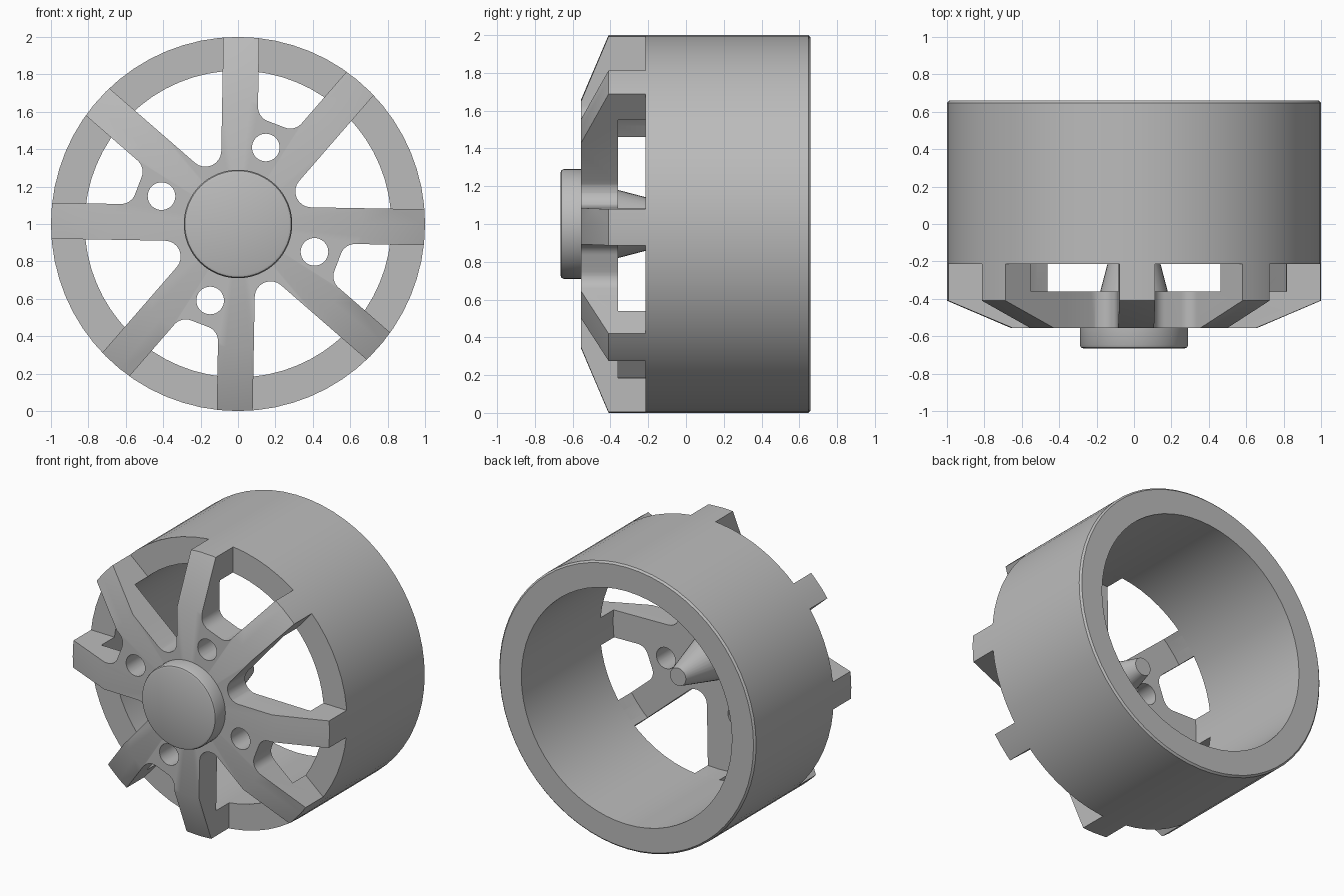
import bpy, bmesh
from math import sin, cos, tan, radians, pi
from mathutils import Vector

cube = bpy.data.objects.get("Cube")
if cube:
    bpy.data.objects.remove(cube)

SEGMENTS = 64
HUB = Vector((0, 0, 1))           # wheel axle runs along y through here
FRONT, PLATE_BACK, RIM_FRONT, RIM_BACK = -0.555, -0.36, -0.215, 0.66
OUTER, INNER = 1.0, 0.82
HALF_WIDTH, SPREAD, PAIR_ANGLE = 0.096, radians(20), radians(69)

grey = bpy.data.materials.new("wheel grey")
grey.use_nodes = True
colour = (0.5, 0.5, 0.5, 1)
grey.diffuse_color = colour
grey.node_tree.nodes["Principled BSDF"].inputs["Base Color"].default_value = colour


def make_object(name, bm):
    bmesh.ops.remove_doubles(bm, verts=bm.verts, dist=1e-5)
    bmesh.ops.recalc_face_normals(bm, faces=bm.faces)
    mesh = bpy.data.meshes.new(name)
    bm.to_mesh(mesh)
    bm.free()
    mesh.materials.append(grey)
    obj = bpy.data.objects.new(name, mesh)
    bpy.context.collection.objects.link(obj)
    return obj


def lathe(name, profile, centre=HUB, steps=SEGMENTS):
    """Spin a closed (radius, y) profile about an axis along y."""
    bm = bmesh.new()
    verts = [bm.verts.new(centre + Vector((r, y, 0))) for r, y in profile]
    edges = [bm.edges.new((verts[i - 1], verts[i])) for i in range(len(verts))
             if profile[i - 1][0] + profile[i][0] > 0]
    bmesh.ops.spin(bm, geom=verts + edges, cent=centre, axis=(0, 1, 0),
                   angle=2 * pi, steps=steps, use_duplicate=False)
    return make_object(name, bm)


def cylinder(name, radius, y0, y1, centre=HUB, steps=SEGMENTS):
    return lathe(name, [(0, y0), (radius, y0), (radius, y1), (0, y1)], centre, steps)


def apply_booleans(obj, cuts):
    for cutter, operation in cuts:
        mod = obj.modifiers.new(cutter.name, 'BOOLEAN')
        mod.object, mod.operation, mod.solver = cutter, operation, 'EXACT'
        cutter.hide_render = True
    graph = bpy.context.evaluated_depsgraph_get()
    mesh = bpy.data.meshes.new_from_object(obj.evaluated_get(graph))
    obj.modifiers.clear()
    obj.data = mesh
    for cutter, operation in cuts:
        bpy.data.objects.remove(cutter)


def rounded(corners, steps=8):
    """Replace each (point, radius) corner by an arc where radius > 0."""
    out = []
    for i, (p, r) in enumerate(corners):
        if not r:
            out.append(p)
            continue
        a = (corners[i - 1][0] - p).normalized()
        b = (corners[(i + 1) % len(corners)][0] - p).normalized()
        half = a.angle(b) / 2
        c = p + (a + b).normalized() * (r / sin(half))
        start = (p + a * (r / tan(half)) - c).normalized()
        end = (p + b * (r / tan(half)) - c).normalized()
        out += [c + start.slerp(end, s / steps).normalized() * r for s in range(steps + 1)]
    return out


def spoke_point(angle, along, side):
    return Vector((along * cos(angle) - side * sin(angle), 0,
                   along * sin(angle) + side * cos(angle)))


# Spoke outline: four forked pairs, rounded where the spokes meet
notch_along = (0.571 - HALF_WIDTH * sin(SPREAD)) / cos(SPREAD)
valley = HALF_WIDTH / sin(pi / 4 - SPREAD)
corners = []
for k in range(4):
    mid = PAIR_ANGLE + k * pi / 2
    for sign in (-1, 1):
        ang = mid + sign * SPREAD
        tips = [(spoke_point(ang, 1.1, s * HALF_WIDTH), 0) for s in (-1, 1)]
        inner = [(spoke_point(ang, notch_along, -sign * HALF_WIDTH), 0.08)]
        corners += tips + inner if sign < 0 else inner + tips
    corners.append((spoke_point(mid + pi / 4, valley, 0), 0.085))

# Solid spoke plate, front and back faces joined by side walls
bm = bmesh.new()
outline = [p + HUB for p in rounded(corners)]
front = [bm.verts.new(p + Vector((0, -0.7, 0))) for p in outline]
back = [bm.verts.new(p + Vector((0, -0.1, 0))) for p in outline]
bm.faces.new(front)
bm.faces.new(back[::-1])
for i in range(len(outline)):
    bm.faces.new((front[i], front[i - 1], back[i - 1], back[i]))
spokes = make_object("spokes", bm)

# Trim to the chamfered front, hollow out the back, drill the bolt holes
cuts = [(lathe("spoke_envelope", [(0, FRONT), (0.66, FRONT), (OUTER, -0.41),
                                  (OUTER, RIM_FRONT), (0, RIM_FRONT)]), 'INTERSECT'),
        (cylinder("back_recess", INNER, PLATE_BACK, 0), 'DIFFERENCE')]
for k in range(4):
    centre = HUB + spoke_point(PAIR_ANGLE + radians(1) + k * pi / 2, 0.435, 0)
    cuts.append((cylinder("bolt_hole", 0.074, -0.8, 0, centre, 32), 'DIFFERENCE'))
apply_booleans(spokes, cuts)

# Rim barrel with a small bevel on its back edge
rim = lathe("rim", [(INNER, RIM_FRONT), (OUTER, RIM_FRONT), (OUTER, RIM_BACK - 0.012),
                    (OUTER - 0.012, RIM_BACK), (INNER, RIM_BACK)])

# Centre cap with a rounded front edge, and the tapered axle stub behind
cap = lathe("hub_cap", [(0, -0.665), (0.272, -0.665), (0.284, -0.66), (0.29, -0.647),
                        (0.29, FRONT + 0.01), (0, FRONT + 0.01)])
stub = lathe("axle_stub", [(0, PLATE_BACK - 0.01), (0.183, PLATE_BACK - 0.01),
                           (0.062, 0.09), (0, 0.09)], steps=32)

# Smooth round surfaces, keep edges sharp
bpy.ops.object.select_all(action='DESELECT')
for obj in (spokes, rim, cap, stub):
    obj.select_set(True)
bpy.context.view_layer.objects.active = rim
bpy.ops.object.shade_smooth_by_angle(angle=radians(30))
